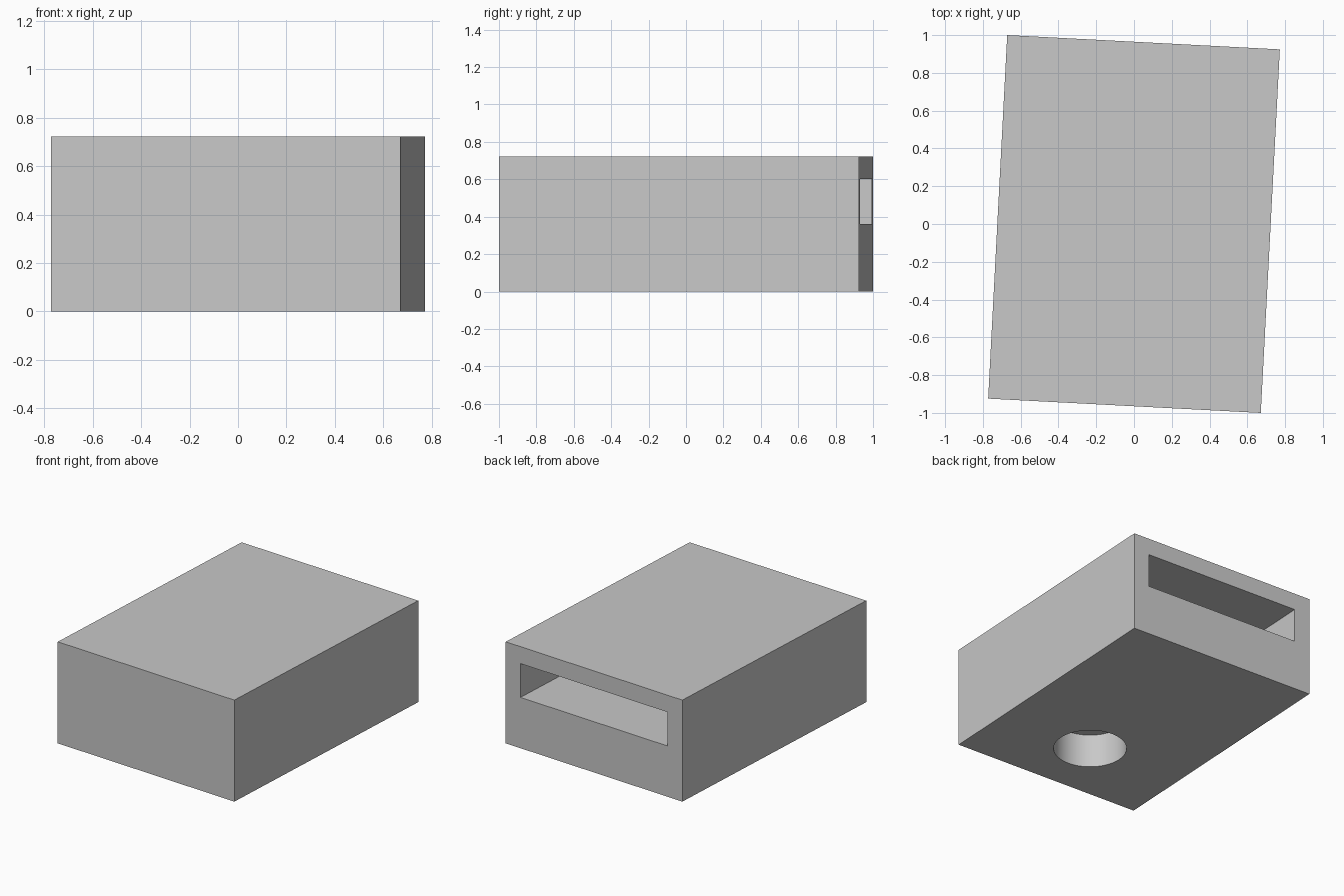
import bpy
import math

default_cube = bpy.data.objects.get("Cube")
if default_cube:
    bpy.data.objects.remove(default_cube, do_unlink=True)

U = 0.12044                  # wall thickness, the module of the whole block
TURN = math.radians(-3)      # slight turn about z
OVERLAP = 0.1                # how far cutters poke out of the block

grey = bpy.data.materials.new("light_grey")
grey.use_nodes = True
colour = (0.58, 0.58, 0.58, 1)
grey.diffuse_color = colour
grey.node_tree.nodes["Principled BSDF"].inputs["Base Color"].default_value = colour


def box(name, low, high):
    """Axis-aligned box between two corners."""
    centre = [(a + b) / 2 for a, b in zip(low, high)]
    bpy.ops.mesh.primitive_cube_add(size=1, location=centre)
    obj = bpy.context.object
    obj.name = name
    obj.scale = [b - a for a, b in zip(low, high)]
    bpy.ops.object.transform_apply(location=True, rotation=False, scale=True)
    obj.data.materials.append(grey)
    return obj


def cut(target, cutter):
    """Subtract the cutter from the target and discard it."""
    cutter.hide_render = True
    mod = target.modifiers.new(cutter.name, 'BOOLEAN')
    mod.operation = 'DIFFERENCE'
    mod.solver = 'EXACT'
    mod.object = cutter
    bpy.context.view_layer.objects.active = target
    bpy.ops.object.modifier_apply(modifier=mod.name)
    bpy.data.objects.remove(cutter, do_unlink=True)


# Main block
block = box("block", (-6 * U, -8 * U, 0), (6 * U, 8 * U, 6 * U))

# Wide slot, open at the back
cut(block, box("slot_cutter", (-5 * U, -7 * U, 3 * U),
               (5 * U, 8 * U + OVERLAP, 5 * U)))

# Blind round hole in the underside
depth = 2 * U + OVERLAP
bpy.ops.mesh.primitive_cylinder_add(vertices=64, radius=2 * U, depth=depth,
                                    location=(0, -4 * U, 2 * U - depth / 2))
hole = bpy.context.object
hole.name = "hole_cutter"
hole.data.materials.append(grey)
cut(block, hole)

# Finish: smooth hole wall, sharp edges, slight turn
bpy.ops.object.select_all(action='DESELECT')
block.select_set(True)
bpy.context.view_layer.objects.active = block
bpy.ops.object.shade_smooth_by_angle(angle=math.radians(30))
block.rotation_euler.z = TURN
